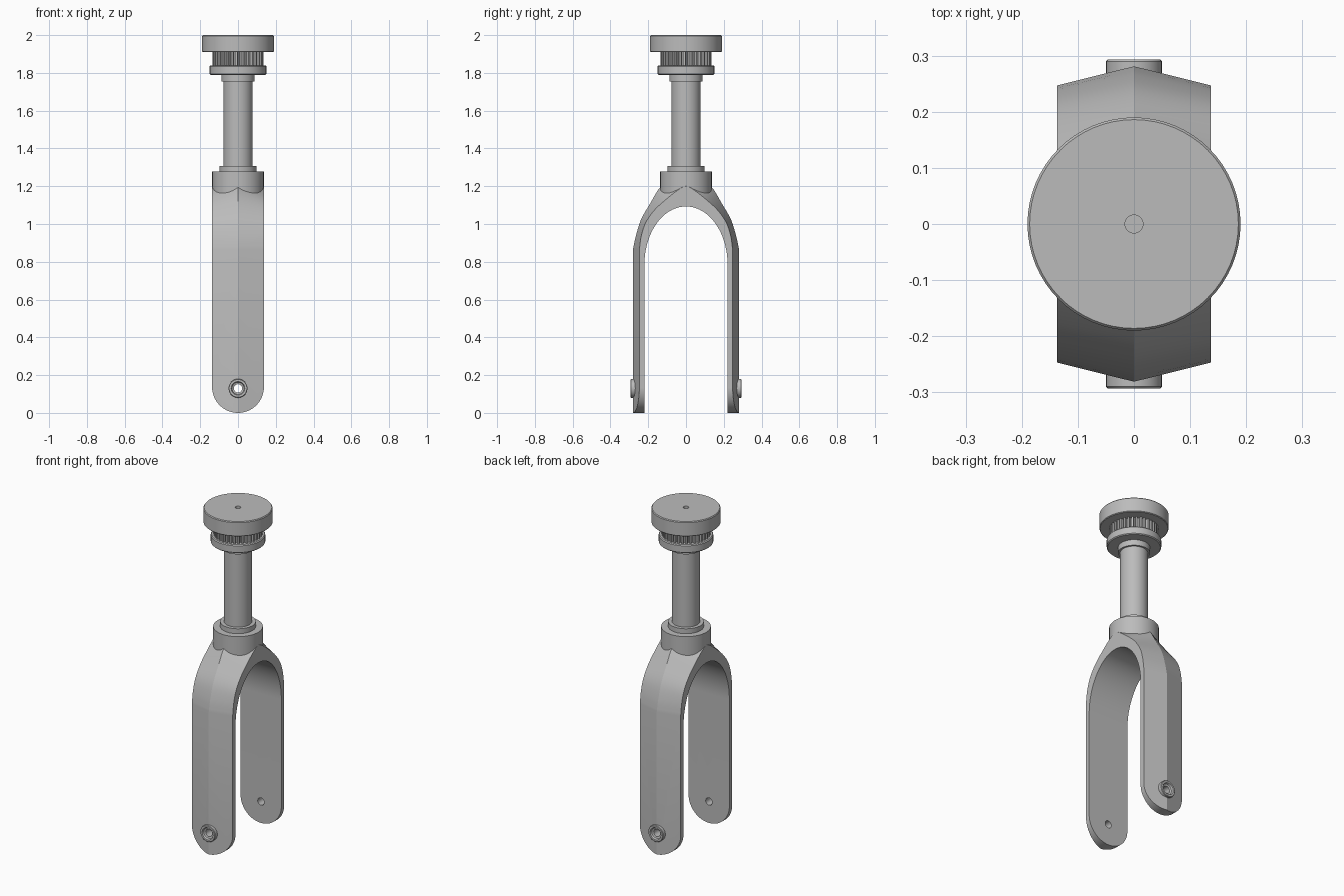
import bpy, bmesh, math
from mathutils import Matrix, Vector

cube = bpy.data.objects.get("Cube")
if cube:
    bpy.data.objects.remove(cube, do_unlink=True)

metal = bpy.data.materials.new("grey_metal")
metal.use_nodes = True
metal.diffuse_color = (0.5, 0.5, 0.5, 1)
metal.node_tree.nodes["Principled BSDF"].inputs["Base Color"].default_value = (0.5, 0.5, 0.5, 1)

HALF = 0.137          # half width of the fork legs
AXLE_Z = 0.13


def finish(bm, name):
    bmesh.ops.remove_doubles(bm, verts=bm.verts, dist=1e-5)
    bmesh.ops.recalc_face_normals(bm, faces=bm.faces)
    mesh = bpy.data.meshes.new(name)
    bm.to_mesh(mesh)
    bm.free()
    mesh.materials.append(metal)
    obj = bpy.data.objects.new(name, mesh)
    bpy.context.collection.objects.link(obj)
    return obj


def select(obj):
    bpy.ops.object.select_all(action='DESELECT')
    obj.select_set(True)
    bpy.context.view_layer.objects.active = obj


def smooth(obj, angle=25):
    select(obj)
    bpy.ops.object.shade_smooth_by_angle(angle=math.radians(angle))


def lathe(name, profile, matrix=Matrix(), steps=64, closed=False):
    """Revolve a (radius, height) profile about z."""
    bm = bmesh.new()
    vs = [bm.verts.new((r, 0, z)) for r, z in profile]
    pairs = list(zip(vs, vs[1:])) + ([(vs[-1], vs[0])] if closed else [])
    edges = [bm.edges.new(p) for p in pairs]
    bmesh.ops.spin(bm, geom=vs + edges, cent=(0, 0, 0), axis=(0, 0, 1),
                   angle=math.tau, steps=steps, use_duplicate=False)
    bm.transform(matrix)
    obj = finish(bm, name)
    smooth(obj)
    return obj


def prism(name, outline, offset):
    """Extrude a flat outline of 3D points by an offset vector."""
    bm = bmesh.new()
    face = bm.faces.new([bm.verts.new(p) for p in outline])
    new = bmesh.ops.extrude_face_region(bm, geom=[face], use_keep_orig=True)["geom"]
    bmesh.ops.translate(bm, vec=offset, verts=[v for v in new if isinstance(v, bmesh.types.BMVert)])
    return finish(bm, name)


def boolean(obj, cutter, operation):
    cutter.hide_render = True
    mod = obj.modifiers.new("cut", 'BOOLEAN')
    mod.object, mod.operation, mod.solver = cutter, operation, 'EXACT'
    select(obj)
    bpy.ops.object.modifier_apply(modifier=mod.name)
    bpy.data.objects.remove(cutter, do_unlink=True)


def spline(points, sub=4):
    """Catmull-Rom curve through 2D points."""
    p = [Vector(q) for q in points]
    p = [2 * p[0] - p[1]] + p + [Vector((-p[-2].x, p[-2].y))]
    out = []
    for a, b, c, d in zip(p, p[1:], p[2:], p[3:]):
        for i in range(sub):
            t = i / sub
            out.append(0.5 * (2 * b + (c - a) * t + (2 * a - 5 * b + 4 * c - d) * t * t
                              + (3 * b - a - 3 * c + d) * t ** 3))
    return out + [p[-2]]


# Fork: a ridged section lofted up one leg, over the arch and down the other
edge = spline([(.247, .865), (.236, .94), (.212, 1.01), (.164, 1.077), (.1, 1.135), (.042, 1.18), (0, 1.2)])
ridge = spline([(.281, .865), (.266, .934), (.238, 1.024), (.19, 1.108), (.132, 1.2), (.06, 1.23), (0, 1.24)])
n = len(edge) - 1
inner = [Vector((.22 * math.cos(i / n * math.pi / 2), .785 + .308 * math.sin(i / n * math.pi / 2)))
         for i in range(n + 1)]
stations = [[Vector((y, -0.05)) for y in (.22, .247, .281)]] + [list(s) for s in zip(inner, edge, ridge)]
stations += [[Vector((-q.x, q.y)) for q in s] for s in reversed(stations[:-1])]

bm = bmesh.new()
rings = []
for i, e, r in stations:
    section = [(-HALF, *i), (-HALF, *e), (0, *r), (HALF, *e), (HALF, *i)]
    rings.append([bm.verts.new(p) for p in section])
for a, b in zip(rings, rings[1:]):
    for k in range(5):
        m = (k + 1) % 5
        bm.faces.new((a[k], a[m], b[m], b[k]))
bm.faces.new(rings[0])
bm.faces.new(rings[-1])
fork = finish(bm, "fork")

# Round the leg ends and drill the axle hole
R = HALF + 0.0002
outline = [(R * math.cos(a), -1, R + R * math.sin(a))
           for a in (math.pi + math.pi * i / 32 for i in range(33))]
outline += [(R, -1, 1.5), (-R, -1, 1.5)]
boolean(fork, prism("leg_end_cutter", outline, (0, 2, 0)), 'INTERSECT')
hole = [(.022 * math.cos(math.tau * i / 24), -1, AXLE_Z + .022 * math.sin(math.tau * i / 24)) for i in range(24)]
boolean(fork, prism("axle_cutter", hole, (0, 2, 0)), 'DIFFERENCE')
smooth(fork, 20)

# Axle bosses on the outside of both legs
boss = [(.022, .25), (.05, .25), (.05, .29), (.047, .293), (.036, .293), (.032, .282), (.022, .278)]
for side, turn in (("front", 90), ("back", -90)):
    place = Matrix.Translation((0, 0, AXLE_Z)) @ Matrix.Rotation(math.radians(turn), 4, 'X')
    lathe(side + "_axle_boss", boss, place, steps=32, closed=True)

# Crown, steerer tube and flange
lathe("crown", [(0, 1.12), (.1365, 1.12), (.1365, 1.278), (0, 1.278)])
lathe("crown_collar", [(0, 1.27), (.098, 1.27), (.098, 1.308), (0, 1.308)])
lathe("steerer_tube", [(0, 1.3), (.077, 1.3), (.077, 1.76), (0, 1.76)])
lathe("flange", [(0, 1.755), (.088, 1.755), (.088, 1.79), (.145, 1.79), (.15, 1.795),
                 (.15, 1.835), (.145, 1.84), (0, 1.84)])

# Toothed ring under the cap
teeth = []
for i in range(36):
    for f, r in ((0, .118), (.3, .118), (.45, .135), (.85, .135)):
        a = math.tau * (i + f) / 36
        teeth.append((r * math.cos(a), r * math.sin(a), 1.835))
prism("toothed_ring", teeth, (0, 0, .08))

# Cap with a small centre hole
lathe("cap", [(0, 1.91), (.186, 1.91), (.19, 1.914), (.19, 1.995), (.186, 2.0),
              (.016, 2.0), (.016, 1.96), (0, 1.96)])
